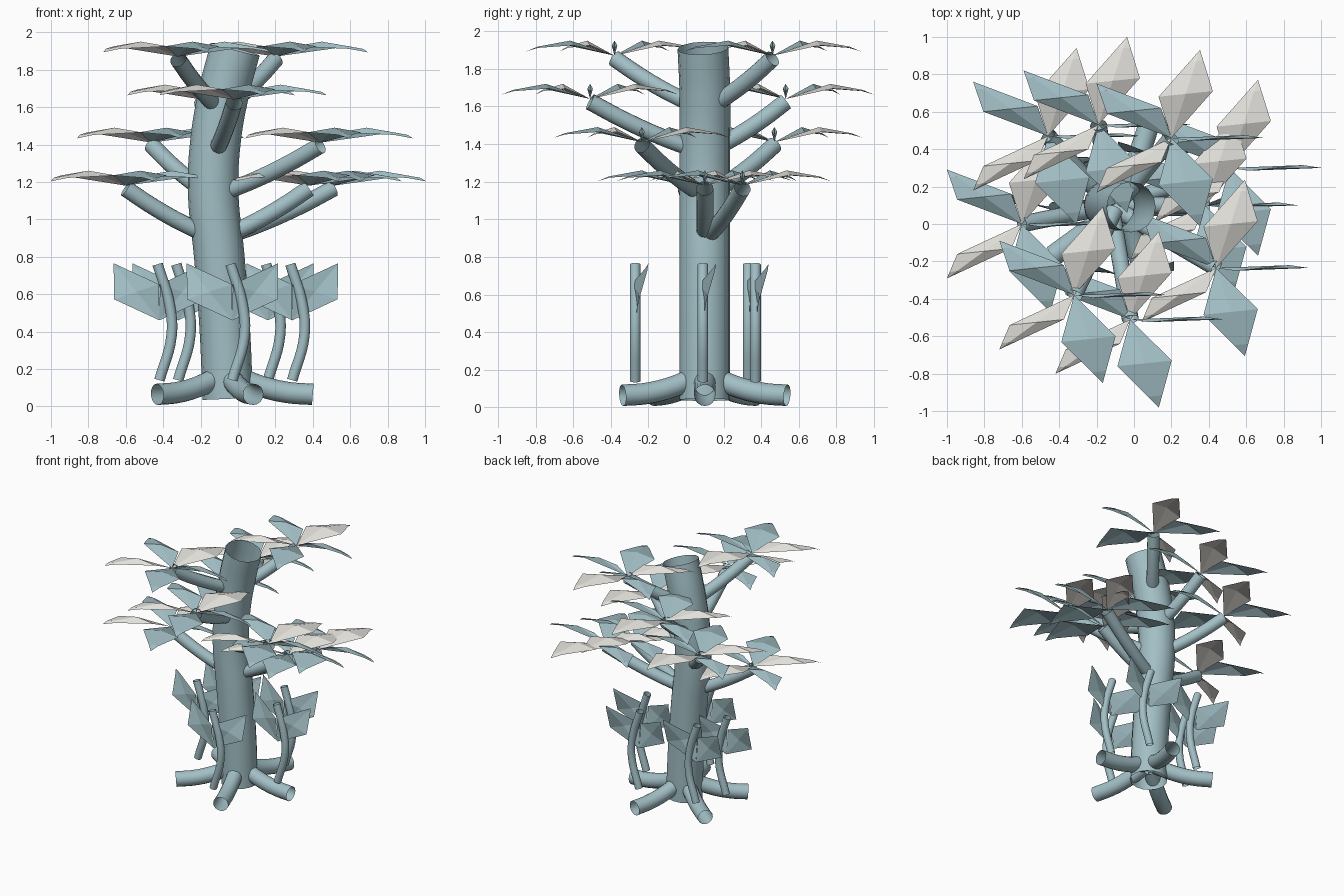
import bpy
import bmesh
from math import cos, sin, radians
from mathutils import Vector

cube = bpy.data.objects.get("Cube")
if cube:
    bpy.data.objects.remove(cube)


def make_material(name, color):
    mat = bpy.data.materials.new(name)
    mat.use_nodes = True
    mat.diffuse_color = color
    bsdf = next(n for n in mat.node_tree.nodes if n.type == 'BSDF_PRINCIPLED')
    bsdf.inputs["Base Color"].default_value = color
    return mat


BLUE = make_material("pale blue", (0.36, 0.52, 0.56, 1))
WHITE = make_material("warm white", (0.76, 0.74, 0.70, 1))


def link(name, data, mat):
    obj = bpy.data.objects.new(name, data)
    data.materials.append(mat)
    bpy.context.collection.objects.link(obj)
    return obj


def tube(name, points, radius):
    """Open smooth tube along a path of points."""
    curve = bpy.data.curves.new(name, 'CURVE')
    curve.dimensions = '3D'
    curve.bevel_depth = radius
    curve.bevel_resolution = 6
    curve.resolution_u = 6
    spline = curve.splines.new('BEZIER')
    spline.bezier_points.add(len(points) - 1)
    for bp, p in zip(spline.bezier_points, points):
        bp.co = p
        bp.handle_left_type = bp.handle_right_type = 'AUTO'
    temp = bpy.data.objects.new(name, curve)
    bpy.context.collection.objects.link(temp)
    mesh = bpy.data.meshes.new_from_object(
        temp.evaluated_get(bpy.context.evaluated_depsgraph_get()))
    bpy.data.objects.remove(temp)
    mesh.materials.clear()
    obj = link(name, mesh, BLUE)
    for poly in mesh.polygons:
        poly.use_smooth = True
    return obj


def leaf(name, base, rows, width, fold, mat):
    """Flat-faced folded blade; rows are (rib offset, width factor)."""
    bm = bmesh.new()
    root = bm.verts.new(base)
    previous = None
    for offset, factor in rows:
        rib = Vector(base) + Vector(offset)
        drop = Vector(fold) * factor
        row = [bm.verts.new(rib - width * factor - drop), bm.verts.new(rib),
               bm.verts.new(rib + width * factor - drop)]
        for a, b in ((0, 1), (1, 2)):
            if previous:
                bm.faces.new((previous[a], previous[b], row[b], row[a]))
            else:
                bm.faces.new((root, row[b], row[a]))
        previous = row
    # Sharp drooping tip
    last, factor = rows[-1]
    tip = bm.verts.new(Vector(base) + Vector(last) * 1.0 + TIP[name.split("_")[0]](last))
    for a, b in ((0, 1), (1, 2)):
        bm.faces.new((previous[a], previous[b], tip))
    bmesh.ops.recalc_face_normals(bm, faces=bm.faces)
    mesh = bpy.data.meshes.new(name)
    bm.to_mesh(mesh)
    bm.free()
    return link(name, mesh, mat)


def canopy_tip(last):
    flat = Vector((last[0], last[1], 0))
    return flat * (0.13 / 0.87) + Vector((0, 0, -0.025))


def shoot_tip(last):
    return Vector(last) * (0.1 / 0.9)


TIP = {"canopy": canopy_tip, "shoot": shoot_tip}

# Trunk
TRUNK = [Vector(p) for p in (
    (-0.055, 0.1, 0.04), (-0.07, 0.1, 0.4), (-0.1, 0.1, 0.8), (-0.133, 0.1, 1.15),
    (-0.12, 0.1, 1.42), (-0.075, 0.1, 1.68), (-0.015, 0.09, 1.91))]
tube("trunk", TRUNK, 0.135)


def trunk_at(z):
    for a, b in zip(TRUNK, TRUNK[1:]):
        if z <= b.z:
            return a.lerp(b, (z - a.z) / (b.z - a.z))
    return TRUNK[-1]


# Roots, five around the foot of the trunk
for i in range(5):
    a = radians(72 * i)
    path = []
    for t in (0.1, 0.4, 0.7, 1):
        path.append((-0.06 + 0.46 * t * cos(a), 0.1 + 0.46 * t * sin(a),
                     0.064 + 0.12 * (1 - t) ** 2))
    tube(f"root_{i + 1}", path, 0.057)

# Branches, each ending in a whorl of five leaves
LEVELS = {1.87: ((-0.32, -0.38), (0.2, 0.46)),
          1.64: ((-0.02, -0.51), (-0.19, 0.53)),
          1.41: ((0.44, -0.235), (-0.46, 0.47)),
          1.18: ((-0.6, 0.0), (0.38, 0.1), (0.51, 0.3))}
number = 0
for z, ends in LEVELS.items():
    for end in ends:
        number += 1
        tip = Vector((*end, z))
        start = trunk_at(z - 0.28)
        path = []
        for t in (0.05, 0.35, 0.7, 1):
            p = start.lerp(tip, t)
            p.z = z - 0.285 + 0.19 * t + 0.08 * t * t
            path.append(p)
        tube(f"branch_{number}", path, 0.045)
        for i in range(5):
            a = radians(72 * i)
            d = Vector((cos(a), sin(a), 0)) * 0.495
            up = Vector((0, 0, 1))
            rows = [(d * 0.5 + up * 0.08, 1), (d * 0.87 + up * 0.048, 0.26)]
            leaf(f"canopy_leaf_{number}_{i + 1}", tip, rows, Vector((0.145, 0.015, 0)),
                 (0, 0, 0.025), WHITE if i % 2 else BLUE)

# Young shoots around the trunk, each with two upright leaves
SHOOTS = ((-0.42, 0.09), (-0.32, 0.33), (-0.03, -0.27), (0.16, 0.37), (0.29, 0.09))
for n, (x, y) in enumerate(SHOOTS, 1):
    tube(f"shoot_stem_{n}", [(x, y, 0.14), (x + 0.065, y, 0.38),
                             (x + 0.055, y, 0.54), (x - 0.01, y, 0.76)], 0.028)
    for side, label in ((-1, "right"), (1, "left")):
        d = Vector((side * 0.245, 0.07, 0.305))
        rows = [(d * 0.5 - Vector((0, 0.02, 0)), 1), (d * 0.9, 0.2)]
        leaf(f"shoot_leaf_{label}_{n}", (x, y, 0.46), rows,
             Vector((side * 0.12, 0.02, -0.04)), (0, 0.015, 0), BLUE)
